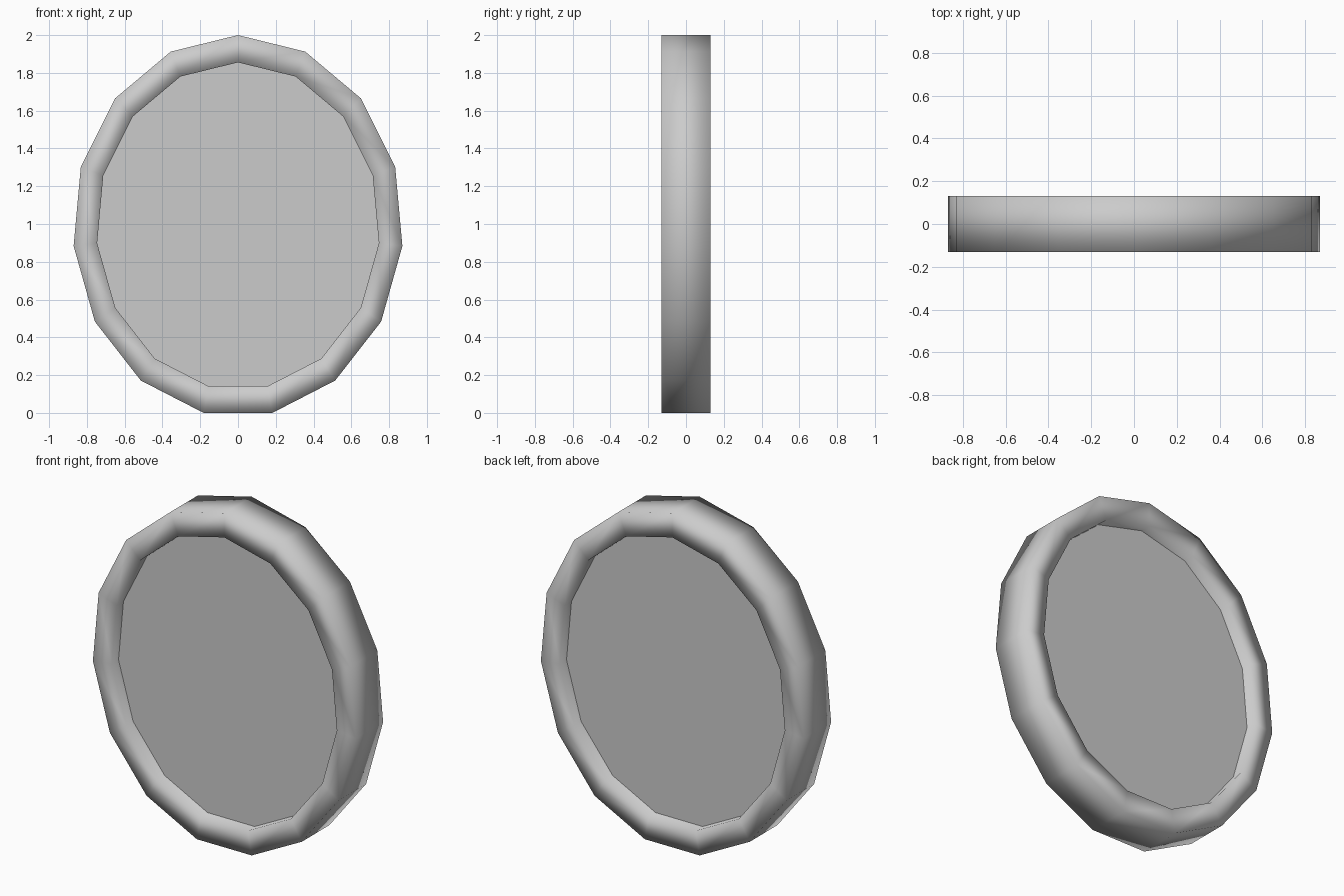
import bpy, bmesh
from math import sin, cos, pi

if "Cube" in bpy.data.objects:
    bpy.data.objects.remove(bpy.data.objects["Cube"])

SIDES = 15
CENTRE_Z = 0.989
STRETCH = 1.1555  # height / width of the oval


def oval_point(r, y, i):
    a = 2 * pi * i / SIDES
    return (r * sin(a), y, CENTRE_Z + r * STRETCH * cos(a))


def make_object(name, build, smooth):
    bm = bmesh.new()
    build(bm)
    bmesh.ops.recalc_face_normals(bm, faces=bm.faces)
    for f in bm.faces:
        f.smooth = smooth
    mesh = bpy.data.meshes.new(name)
    bm.to_mesh(mesh)
    bm.free()
    obj = bpy.data.objects.new(name, mesh)
    bpy.context.collection.objects.link(obj)
    return obj


# Rim: rectangular section swept round the oval, softly shaded
def build_rim(bm):
    section = [(0.75, -0.13), (0.875, -0.13), (0.875, 0.13), (0.75, 0.13)]
    rings = [[bm.verts.new(oval_point(r, y, i)) for r, y in section]
             for i in range(SIDES)]
    for i in range(SIDES):
        a, b = rings[i], rings[(i + 1) % SIDES]
        for j in range(4):
            k = (j + 1) % 4
            bm.faces.new((a[j], a[k], b[k], b[j]))


# Panel: flat plate recessed on both sides of the rim
def build_panel(bm):
    front, back = [[bm.verts.new(oval_point(0.75, y, i)) for i in range(SIDES)]
                   for y in (-0.065, 0.065)]
    bm.faces.new(front)
    bm.faces.new(back[::-1])


make_object("rim", build_rim, True)
make_object("panel", build_panel, False)
